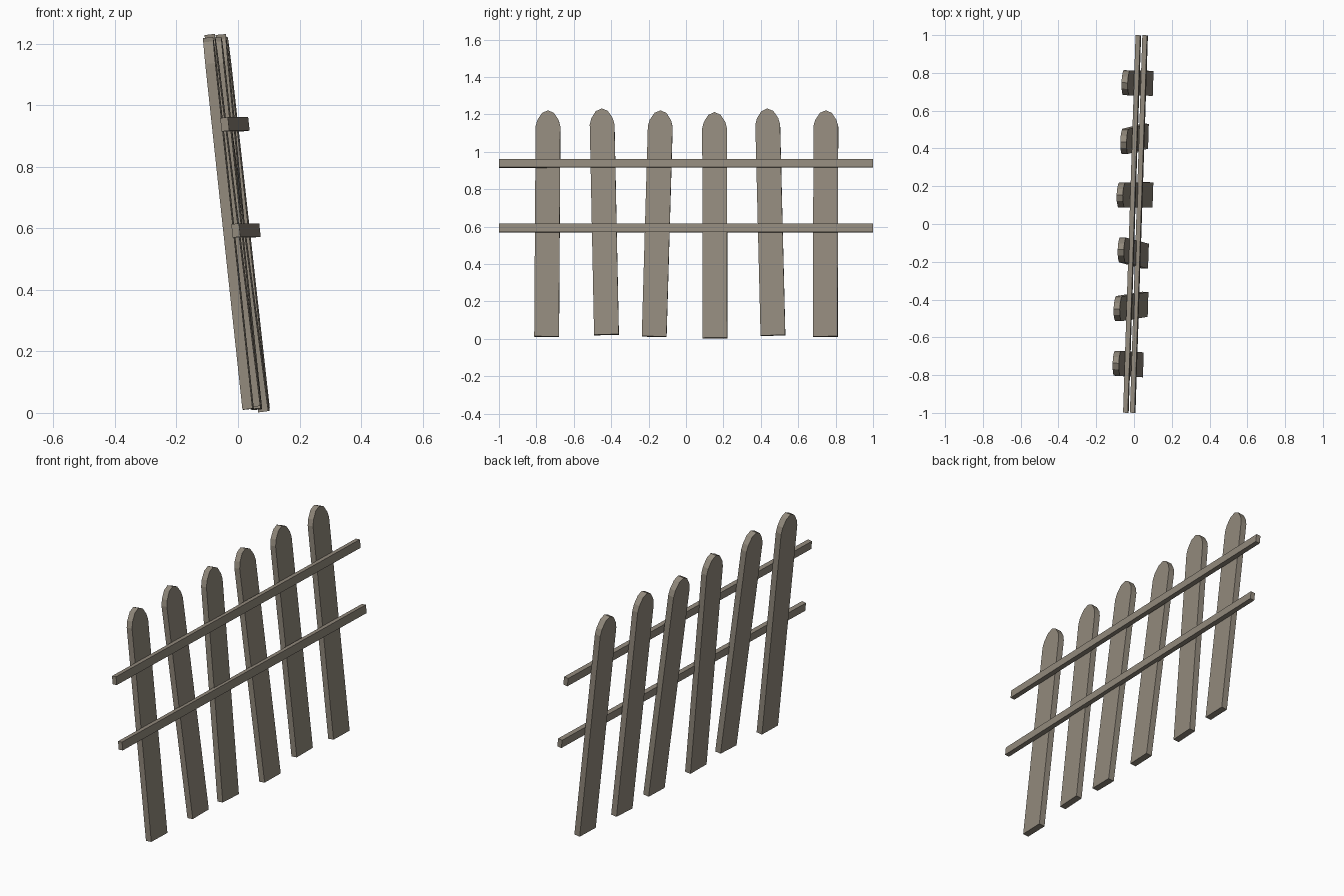
import bpy, bmesh
from mathutils import Vector

if "Cube" in bpy.data.objects:
    bpy.data.objects.remove(bpy.data.objects["Cube"])

wood = bpy.data.materials.new("weathered wood")
wood.diffuse_color = (0.29, 0.255, 0.205, 1)
wood.use_nodes = True
wood.node_tree.nodes["Principled BSDF"].inputs["Base Color"].default_value = wood.diffuse_color

YAW = 0.033    # sideways drift of the whole fence, x per y


def prism(name, outline, origin, across, up, thick):
    """Extrude a 2D outline (u along 'across', v along 'up') about its mid-plane."""
    up = up.normalized()
    normal = across.cross(up).normalized()
    across = up.cross(normal)
    bm = bmesh.new()
    base = [bm.verts.new(origin + across * u + up * v - normal * thick / 2)
            for u, v in outline]
    face = bm.faces.new(base)
    ext = bmesh.ops.extrude_face_region(bm, geom=[face])
    moved = [g for g in ext["geom"] if isinstance(g, bmesh.types.BMVert)]
    bmesh.ops.translate(bm, verts=moved, vec=normal * thick)
    bmesh.ops.recalc_face_normals(bm, faces=bm.faces)
    me = bpy.data.meshes.new(name)
    bm.to_mesh(me)
    bm.free()
    me.materials.append(wood)
    ob = bpy.data.objects.new(name, me)
    bpy.context.collection.objects.link(ob)


# Pickets: foot y, tip y, foot z, tip z, foot x, lean in x
pickets = [
    (-0.745, -0.737, 0.012, 1.22, 0.033, 0.130),
    (-0.425, -0.450, 0.022, 1.23, 0.058, 0.150),
    (-0.170, -0.135, 0.012, 1.22, 0.060, 0.130),
    (0.155, 0.153, 0.004, 1.21, 0.084, 0.160),
    (0.465, 0.435, 0.018, 1.23, 0.060, 0.116),
    (0.745, 0.748, 0.012, 1.22, 0.085, 0.135),
]
for i, (y0, y1, z0, z1, x0, lean) in enumerate(pickets):
    up = Vector((-lean, y1 - y0, z1 - z0))
    h = up.length
    half = [(0.066, 0), (0.066, h - 0.085), (0.057, h - 0.052), (0.032, h - 0.014)]
    outline = half + [(0, h)] + [(-u, v) for u, v in reversed(half)]
    prism(f"picket_{i + 1}", outline, Vector((x0, y0, z0)),
          Vector((YAW, 1, 0)).normalized(), up, 0.033)

# Rails on the +x side, tilted with the fence
for name, x, z in (("upper_rail", -0.010, 0.938), ("lower_rail", 0.026, 0.593)):
    prism(name, [(-1, -0.022), (1, -0.022), (1, 0.022), (-1, 0.022)],
          Vector((x, 0, z)), Vector((YAW, 1, 0)).normalized(),
          Vector((-0.11, 0.0036, 1)), 0.025)
